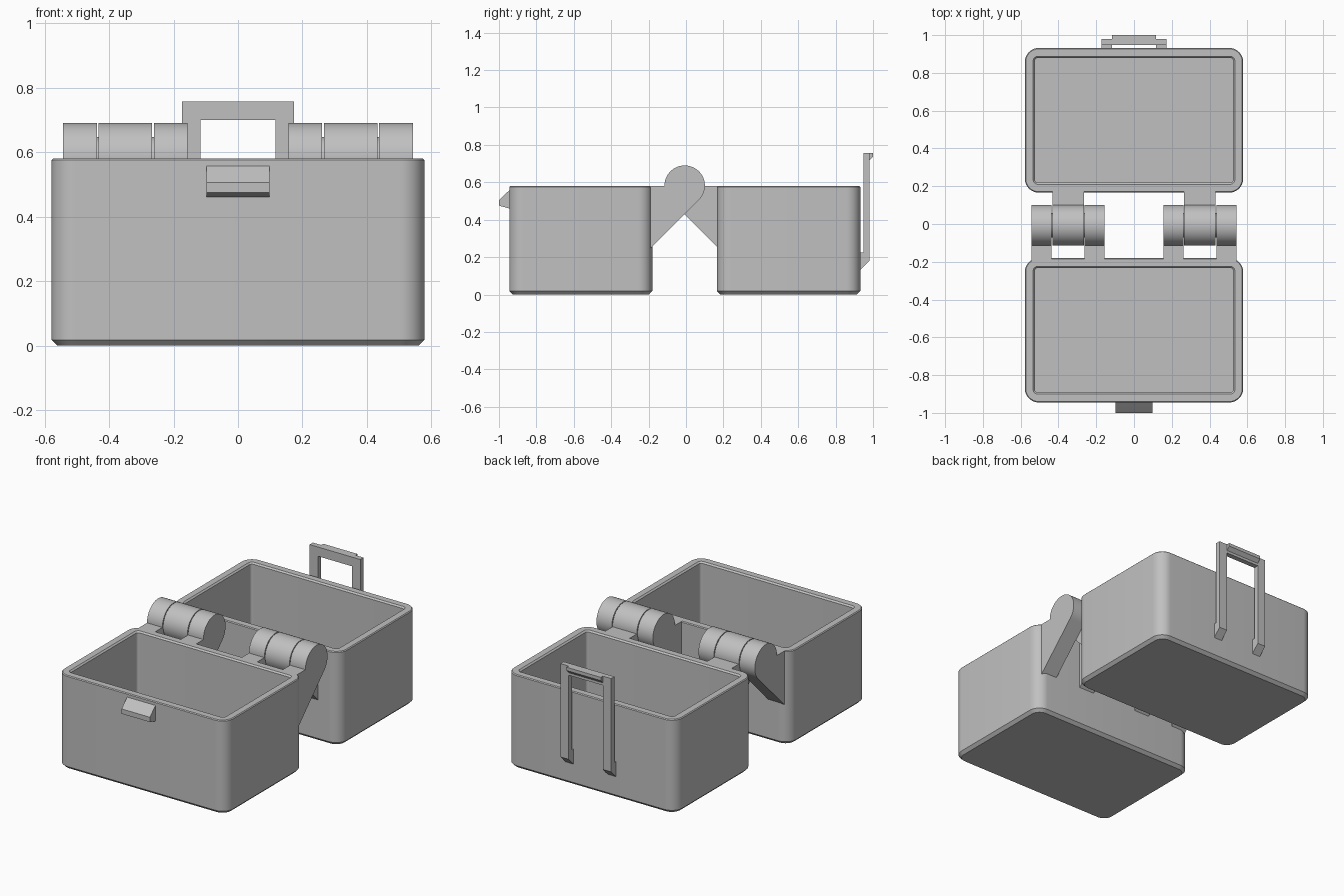
import bpy, bmesh
from math import sin, cos, pi, radians

cube = bpy.data.objects.get("Cube")
if cube:
    bpy.data.objects.remove(cube, do_unlink=True)

grey = bpy.data.materials.new("plain grey")
grey.use_nodes = True
colour = (0.53, 0.53, 0.53, 1)
grey.diffuse_color = colour
grey.node_tree.nodes["Principled BSDF"].inputs["Base Color"].default_value = colour

HALF_W, HEIGHT = 0.578, 0.58
AXIS_Y, AXIS_Z, KNUCKLE_R = -0.007, 0.582, 0.108


def finish(name, bm):
    bmesh.ops.recalc_face_normals(bm, faces=bm.faces)
    mesh = bpy.data.meshes.new(name)
    bm.to_mesh(mesh)
    bm.free()
    obj = bpy.data.objects.new(name, mesh)
    bpy.context.collection.objects.link(obj)
    mesh.materials.append(grey)
    bpy.ops.object.select_all(action="DESELECT")
    obj.select_set(True)
    bpy.context.view_layer.objects.active = obj
    bpy.ops.object.shade_smooth_by_angle(angle=radians(30))
    return obj


def prism(name, profile, x0, x1):
    """Extrude a (y, z) profile along x."""
    bm = bmesh.new()
    ends = [[bm.verts.new((x, y, z)) for y, z in profile] for x in (x0, x1)]
    bm.faces.new(ends[0])
    bm.faces.new(ends[1])
    n = len(profile)
    for i in range(n):
        j = (i + 1) % n
        bm.faces.new((ends[0][i], ends[0][j], ends[1][j], ends[1][i]))
    return finish(name, bm)


def rounded_ring(bm, cy, hx, hy, r, z, steps=10):
    corners = ((1, 1), (-1, 1), (-1, -1), (1, -1))
    ring = []
    for k, (sx, sy) in enumerate(corners):
        for i in range(steps + 1):
            a = (k + i / steps) * pi / 2
            ring.append(bm.verts.new((sx * (hx - r) + r * cos(a),
                                      cy + sy * (hy - r) + r * sin(a), z)))
    return ring


def open_box(name, y0, y1):
    """Hollow box with bevelled rim and base."""
    cy, hy = (y0 + y1) / 2, (y1 - y0) / 2
    # (inset, corner radius, height), from the base over the rim to the floor
    stations = ((0.018, 0.056, 0), (0, 0.074, 0.018), (0, 0.074, HEIGHT - 0.005),
                (0.005, 0.069, HEIGHT), (0.044, 0.025, HEIGHT),
                (0.053, 0.016, HEIGHT - 0.009), (0.053, 0.016, 0.053))
    bm = bmesh.new()
    rings = [rounded_ring(bm, cy, HALF_W - d, hy - d, r, z) for d, r, z in stations]
    for a, b in zip(rings, rings[1:]):
        for i in range(len(a)):
            j = (i + 1) % len(a)
            bm.faces.new((a[i], a[j], b[j], b[i]))
    bm.faces.new(rings[0])
    bm.faces.new(rings[-1])
    return finish(name, bm)


def arc(start, end, r=KNUCKLE_R, steps=40):
    return [(AXIS_Y + r * cos(radians(start + (end - start) * i / steps)),
             AXIS_Z + r * sin(radians(start + (end - start) * i / steps)))
            for i in range(steps + 1)]


# Two open halves
open_box("front_box", -0.945, -0.18)
open_box("back_box", 0.166, 0.932)

# Hinge arms: round knuckle with a 45 degree gusset running into the wall
knuckle = arc(-45, 180)
root = -0.2
drop = knuckle[0][1] - (knuckle[0][0] - root)
front_arm = knuckle + [(AXIS_Y - KNUCKLE_R, HEIGHT), (root, HEIGHT), (root, drop)]
back_arm = [(2 * AXIS_Y - y, z) for y, z in front_arm]

for side, s in (("left", 1), ("right", -1)):
    prism(f"{side}_outer_knuckle", front_arm, s * 0.437, s * 0.542)
    prism(f"{side}_inner_knuckle", front_arm, s * 0.156, s * 0.261)
    prism(f"{side}_middle_knuckle", back_arm, s * 0.266, s * 0.432)
    prism(f"{side}_hinge_pin", arc(0, 351, 0.065), s * 0.2, s * 0.5)

# Catch on the front wall
prism("front_catch", [(-0.93, 0.57), (-0.945, 0.557), (-1, 0.505), (-1, 0.475),
                      (-0.945, 0.46), (-0.93, 0.46)], -0.097, 0.097)

# Latch loop on the back wall: two legs with feet, a crossbar and a hook lip
leg = [(0.925, 0.125), (0.98, 0.18), (0.98, 0.757), (0.948, 0.757),
       (0.948, 0.225), (0.925, 0.225)]
for side, s in (("left", 1), ("right", -1)):
    prism(f"{side}_latch_leg", leg, s * 0.117, s * 0.173)
prism("latch_crossbar", [(0.948, 0.70), (0.98, 0.70), (0.98, 0.716), (1, 0.737),
                         (1, 0.757), (0.948, 0.757)], -0.117, 0.117)
